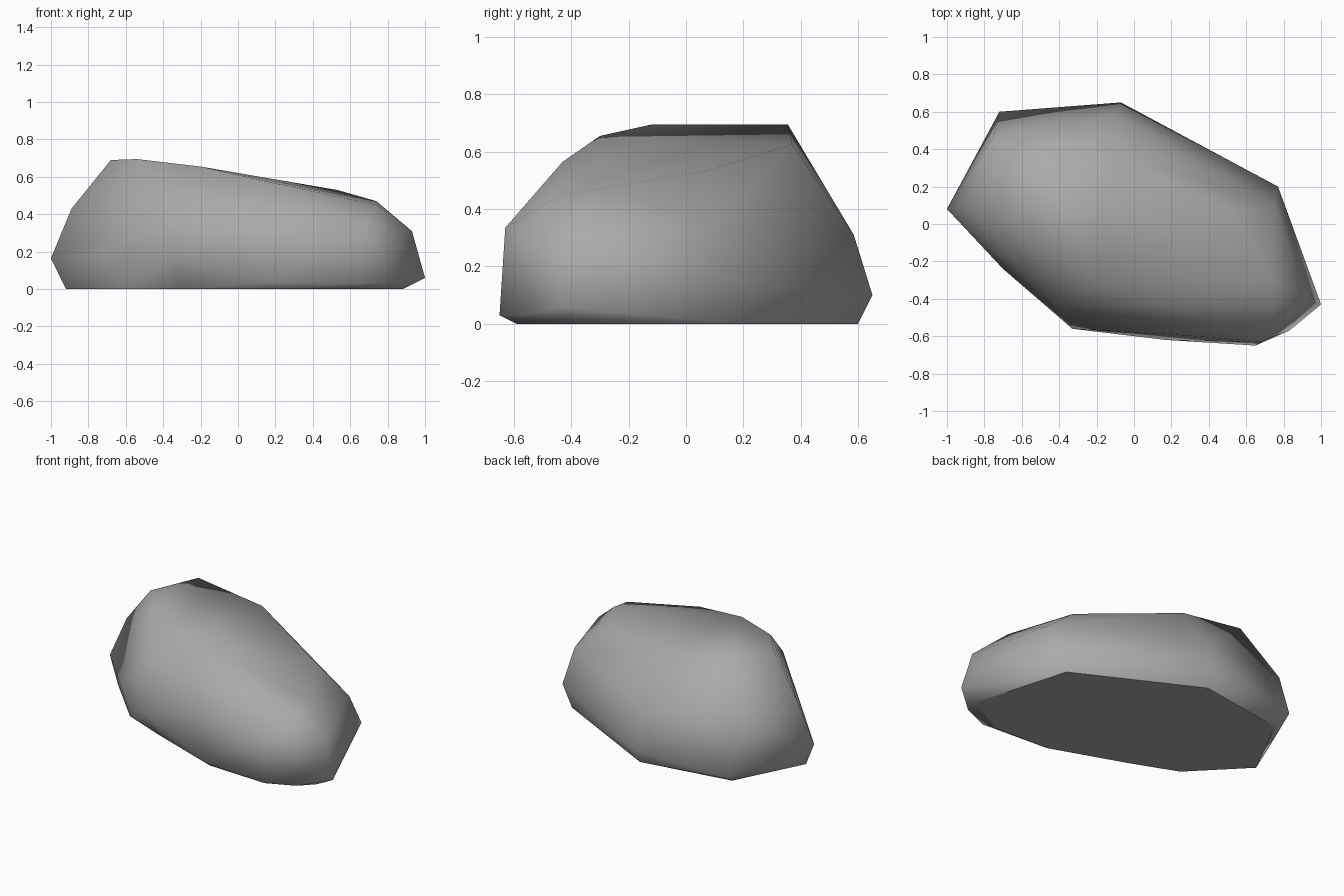
import bpy, bmesh

cube = bpy.data.objects.get("Cube")
if cube:
    bpy.data.objects.remove(cube, do_unlink=True)

# Stone colour
stone = bpy.data.materials.new("stone_grey")
stone.use_nodes = True
grey = (0.4, 0.4, 0.4, 1)
stone.diffuse_color = grey
stone.node_tree.nodes["Principled BSDF"].inputs["Base Color"].default_value = grey

# Flat underside, as an outline on the ground
base = [(.88, -.43), (.7, .2), (-.08, .6), (-.69, .5), (-.92, .05),
        (-.6, -.28), (-.3, -.4), (.2, -.58), (.6, -.59)]

# Widest ring, just above the ground
girth = [(1, -.43, .06), (.77, .2, .14), (-.07, .65, .1), (-.72, .6, .06), (-1, .08, .165),
         (-.7, -.24, .17), (-.33, -.56, .2), (.17, -.62, .04), (.65, -.65, .03), (.83, -.57, .03)]

# Shoulders, where the sides turn in
shoulder = [(.93, -.41, .31), (.75, .1, .35), (-.1, .585, .31), (-.75, .47, .38),
            (-.89, .1, .43), (-.4, -.45, .42), (.2, -.59, .33), (.68, -.63, .335)]

# Sloping crown
crown = [(.74, -.44, .45), (.74, -.3, .47), (.53, .06, .53), (-.08, .37, .625), (-.54, .355, .695),
         (-.68, .05, .69), (-.54, -.12, .695), (-.2, -.3, .655), (.2, -.43, .565)]

# Wrap the rings in one faceted skin
bm = bmesh.new()
for p in [(x, y, 0) for x, y in base] + girth + shoulder + crown:
    bm.verts.new(p)
hull = bmesh.ops.convex_hull(bm, input=bm.verts)
loose = [v for v in bm.verts if not v.link_faces]
bmesh.ops.delete(bm, geom=loose, context='VERTS')
bmesh.ops.dissolve_limit(bm, angle_limit=0.03, verts=bm.verts, edges=bm.edges)
bmesh.ops.recalc_face_normals(bm, faces=bm.faces)

# Smooth sides, crisp flat underside
for f in bm.faces:
    f.smooth = f.normal.z > -0.99
for f in bm.faces:
    if not f.smooth:
        for e in f.edges:
            e.smooth = False

mesh = bpy.data.meshes.new("boulder")
bm.to_mesh(mesh)
bm.free()
mesh.materials.append(stone)
bpy.context.collection.objects.link(bpy.data.objects.new("boulder", mesh))
